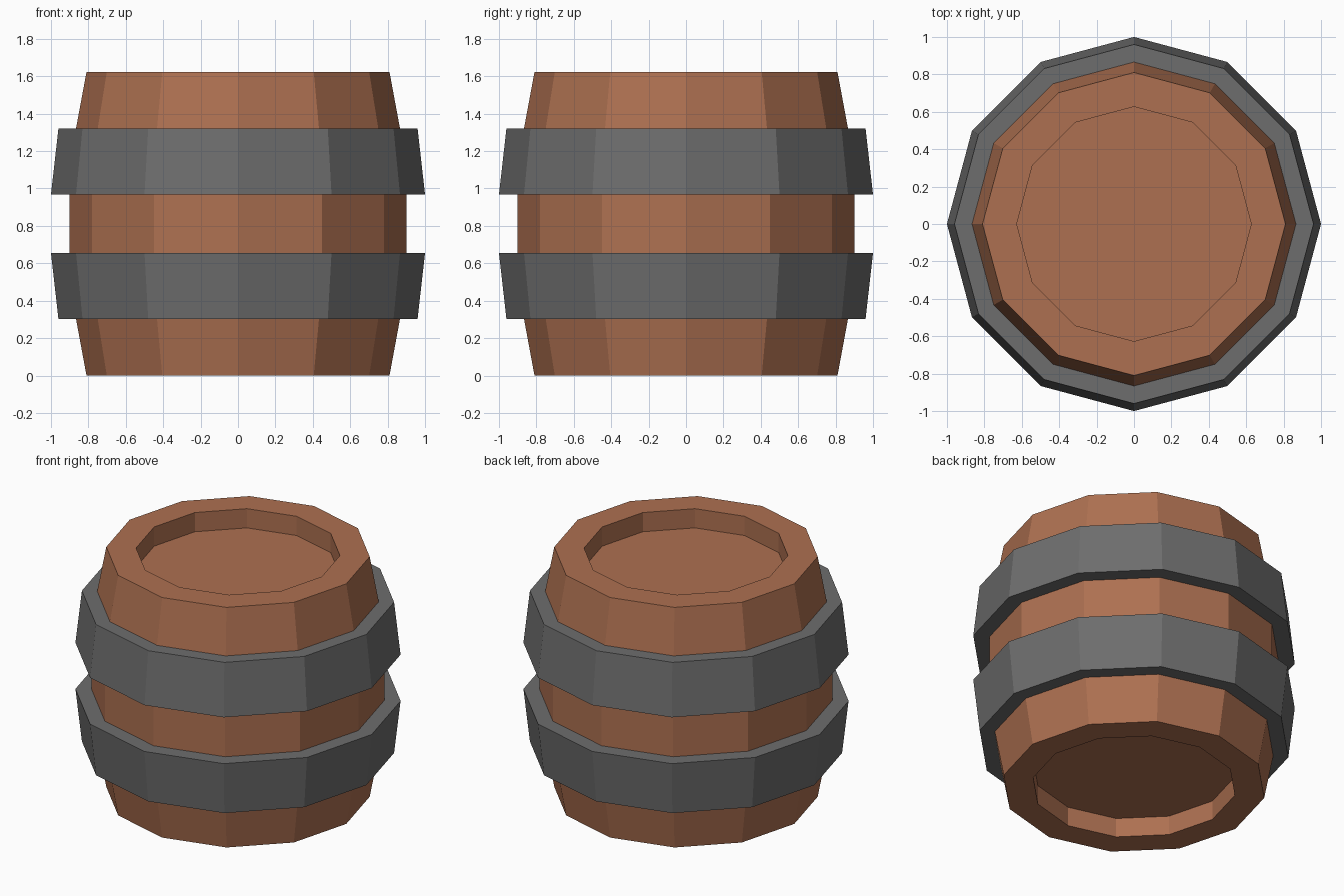
import bpy, bmesh, math

if "Cube" in bpy.data.objects:
    bpy.data.objects.remove(bpy.data.objects["Cube"])

SIDES = 12


def material(name, color):
    m = bpy.data.materials.new(name)
    m.diffuse_color = (*color, 1.0)
    m.use_nodes = True
    m.node_tree.nodes["Principled BSDF"].inputs["Base Color"].default_value = m.diffuse_color
    return m


def lathe(name, profile, mat, closed):
    """Spin an (r, z) profile, listed bottom to top on the outside, into 12 flat sides."""
    bm = bmesh.new()
    rings = []
    for r, z in profile:
        rings.append([bm.verts.new((r * math.cos(2 * math.pi * i / SIDES),
                                    r * math.sin(2 * math.pi * i / SIDES), z))
                      for i in range(SIDES)])
    pairs = list(zip(rings, rings[1:]))
    if closed:
        pairs.append((rings[-1], rings[0]))
    else:
        bm.faces.new(rings[0][::-1])
        bm.faces.new(rings[-1])
    for a, b in pairs:
        for i in range(SIDES):
            j = (i + 1) % SIDES
            bm.faces.new((a[i], a[j], b[j], b[i]))
    bmesh.ops.recalc_face_normals(bm, faces=bm.faces)
    mesh = bpy.data.meshes.new(name)
    bm.to_mesh(mesh)
    bm.free()
    mesh.materials.append(mat)
    obj = bpy.data.objects.new(name, mesh)
    bpy.context.collection.objects.link(obj)
    return obj


wood = material("brown wood", (0.42, 0.163, 0.082))
iron = material("dark grey iron", (0.155, 0.155, 0.155))

H = 1.623
# Wooden body: bulging staves with a recessed lid at each end
half = [(0.627, 0.13), (0.627, 0.0), (0.81, 0.0), (0.866, 0.302), (0.90, 0.655)]
body = half + [(r, H - z) for r, z in reversed(half)]
lathe("barrel_body", body, wood, closed=False)

# Iron hoops, mirrored about the middle; inner faces are sunk into the staves
hoop = [(0.85, 0.302), (0.96, 0.302), (1.0, 0.655), (0.885, 0.655)]
lathe("lower_hoop", hoop, iron, closed=True)
lathe("upper_hoop", [(r, H - z) for r, z in reversed(hoop)], iron, closed=True)
